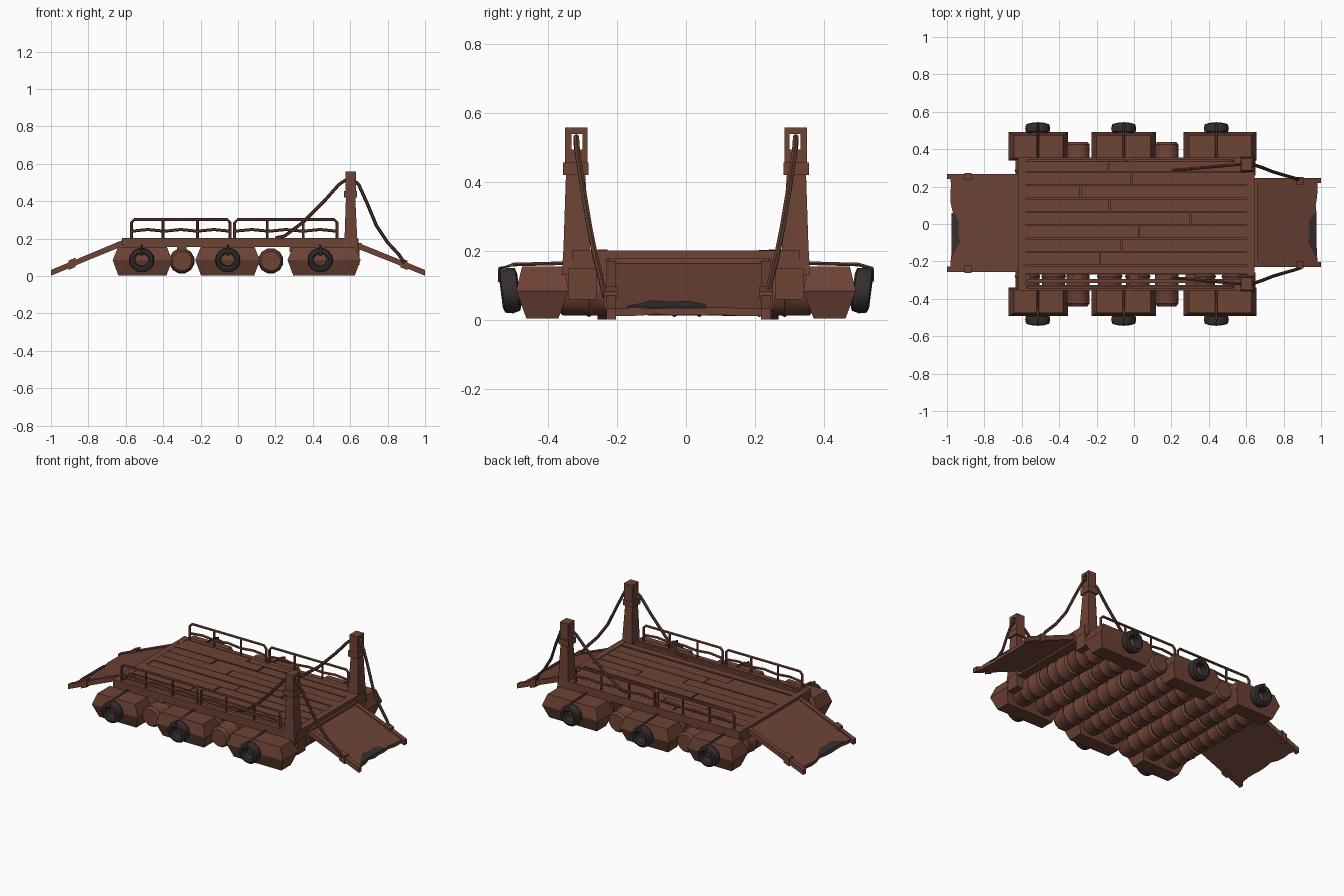
import bpy, bmesh, math, random
from mathutils import Vector, Matrix

if "Cube" in bpy.data.objects:
    bpy.data.objects.remove(bpy.data.objects["Cube"])
random.seed(4)


def material(name, col):
    m = bpy.data.materials.new(name)
    m.diffuse_color = (*col, 1)
    m.use_nodes = True
    m.node_tree.nodes["Principled BSDF"].inputs["Base Color"].default_value = m.diffuse_color
    return m


WOOD = material("rusty brown", (0.155, 0.056, 0.036))
ROPE = material("dark brown rope", (0.10, 0.042, 0.028))
DARK = material("tyre grey", (0.036, 0.028, 0.029))


def finish(name, bm, mat, smooth=None):
    bmesh.ops.recalc_face_normals(bm, faces=bm.faces)
    me = bpy.data.meshes.new(name)
    bm.to_mesh(me)
    bm.free()
    ob = bpy.data.objects.new(name, me)
    bpy.context.collection.objects.link(ob)
    me.materials.append(mat)
    if smooth:
        bpy.ops.object.select_all(action='DESELECT')
        ob.select_set(True)
        bpy.context.view_layer.objects.active = ob
        bpy.ops.object.shade_smooth_by_angle(angle=math.radians(smooth))
    return ob


def loft(name, rings, mat, smooth=None, closed=False):
    """Skin a list of equal-sized rings, capping the ends unless closed."""
    bm = bmesh.new()
    vs = [[bm.verts.new(p) for p in r] for r in rings]
    n = len(rings[0])
    pairs = list(zip(vs, vs[1:])) + ([(vs[-1], vs[0])] if closed else [])
    for a, b in pairs:
        for i in range(n):
            bm.faces.new((a[i], a[(i + 1) % n], b[(i + 1) % n], b[i]))
    if not closed:
        bm.faces.new(vs[0])
        bm.faces.new(vs[-1])
    return finish(name, bm, mat, smooth)


def rect(x0, x1, y0, y1, z):
    return [(x0, y0, z), (x1, y0, z), (x1, y1, z), (x0, y1, z)]


def box(name, x0, x1, y0, y1, z0, z1, mat=WOOD):
    y0, y1 = min(y0, y1), max(y0, y1)
    return loft(name, [rect(x0, x1, y0, y1, z0), rect(x0, x1, y0, y1, z1)], mat)


def extrude_y(name, profile, y0, y1, mat=WOOD):
    return loft(name, [[(x, y, z) for x, z in profile] for y in (y0, y1)], mat)


def tube(name, pts, r, mat, sides=6):
    pts = [Vector(p) for p in pts]
    rings = []
    for i, p in enumerate(pts):
        t = (pts[min(i + 1, len(pts) - 1)] - pts[max(i - 1, 0)]).normalized()
        u = t.cross(Vector((0, 1, 0)))
        u = u.normalized() if u.length > 0.2 else t.cross(Vector((0, 0, 1))).normalized()
        v = t.cross(u)
        rings.append([p + r * (u * math.cos(a) + v * math.sin(a))
                      for a in (2 * math.pi * k / sides for k in range(sides))])
    return loft(name, rings, mat, 50)


# deck: underlay, cross beams, irregular planks
box("deck_underlay", -0.6, 0.63, -0.27, 0.35, 0.165, 0.184)
for x in (-0.58, -0.3, 0.0, 0.3, 0.59):
    box("cross_beam", x - 0.025, x + 0.025, -0.35, 0.35, 0.13, 0.175)
rows = 8
w = 0.57 / rows
for i in range(rows):
    y = -0.22 + i * w
    cut = random.uniform(-0.35, 0.35)
    for a, b in ((-0.595, cut), (cut + 0.004, 0.635)):
        box("deck_plank", a + random.uniform(0, 0.004), b, y + 0.002, y + w - 0.002,
            0.17, 0.2 + random.uniform(-0.003, 0.003))
box("deck_edge_strip", -0.59, 0.63, -0.268, -0.228, 0.17, 0.2)
box("deck_edge_strip", -0.57, 0.6, -0.315, -0.295, 0.165, 0.197)
for s in (-1, 1):
    box("side_beam", -0.62, 0.58, s * 0.325, s * 0.355, 0.155, 0.203)
for x in (-0.6, 0.625):
    box("end_beam", x - 0.02, x + 0.02, -0.33, 0.33, 0.13, 0.202)

# barrels under the deck, three ribbed drums per row
for x, half, r in ((-0.57, 0.37, 0.068), (-0.43, 0.37, 0.066), (-0.3, 0.44, 0.066),
                   (-0.13, 0.37, 0.068), (0.02, 0.37, 0.068), (0.175, 0.44, 0.066),
                   (0.37, 0.37, 0.068), (0.54, 0.37, 0.072)):
    rings = []
    for k in range(3):
        a = -half + k * 2 * half / 3
        for f, m in ((0.0, 0.8), (0.05, 0.97), (0.33, 0.97), (0.36, 1.04), (0.4, 0.97),
                     (0.62, 0.97), (0.66, 1.04), (0.69, 0.97), (0.95, 0.97), (0.995, 0.8)):
            y = a + f * 2 * half / 3
            rings.append([(x + r * m * math.cos(t), y, 0.081 + r * m * math.sin(t))
                          for t in (2 * math.pi * (j + 0.5) / 12 for j in range(12))])
    loft("barrel_row", rings, WOOD, 35)

# faceted end pontoons, hanging tyres and their straps
for x0, x1, tx in ((-0.67, -0.352, -0.515), (-0.228, 0.117, -0.055), (0.265, 0.655, 0.44)):
    for s in (-1, 1):
        def ring(d, yo, yi, z):
            return rect(x0 + d, x1 - d, s * yi, s * yo, z)
        loft("pontoon", [ring(0.03, 0.462, 0.37, 0.004), ring(0.0, 0.492, 0.34, 0.085),
                         ring(0.028, 0.475, 0.352, 0.155)], WOOD)
        rings = []
        tilt = Matrix.Rotation(-s * 0.13, 3, 'X')
        prof = ((0.035, -0.02), (0.035, 0.02), (0.047, 0.027), (0.062, 0.022),
                (0.067, 0.0), (0.062, -0.022), (0.047, -0.027))
        for j in range(16):
            t = 2 * math.pi * j / 16
            rings.append([Vector((tx, s * 0.51, 0.086)) +
                          tilt @ Vector((r * math.cos(t), h, r * math.sin(t))) for r, h in prof])
        loft("tyre", rings, DARK, 35, closed=True)
        tube("tyre_strap", [(tx, s * 0.35, 0.165), (tx, s * 0.5, 0.161), (tx, s * 0.54, 0.15),
                            (tx, s * 0.542, 0.115), (tx, s * 0.5, 0.112)], 0.006, ROPE)

# railings
for s in (-1, 1):
    y = s * 0.338
    for a, b in ((-0.57, -0.042), (-0.018, 0.53)):
        tube("rail_frame", [(a, y, 0.19), (a, y, 0.285), (a + 0.015, y, 0.302),
                            (b - 0.015, y, 0.302), (b, y, 0.285), (b, y, 0.19)], 0.008, WOOD)
        mids = [(a + (b - a) * k / 6, y, 0.243 + (0.006 if k % 2 else -0.003)) for k in range(7)]
        tube("rail_middle", mids, 0.008, WOOD)
        for f in (0.32, 0.67):
            x = a + (b - a) * f
            tube("rail_post", [(x, y, 0.19), (x, y, 0.3)], 0.007, WOOD)

# mooring posts with open heads, and slack ropes
for s in (-1, 1):
    def tier(x0, x1, a, b, z):
        return rect(x0, x1, s * a, s * b, z)
    loft("mast", [tier(0.568, 0.645, 0.265, 0.36, 0.13), tier(0.57, 0.637, 0.278, 0.355, 0.21),
                  tier(0.577, 0.627, 0.292, 0.348, 0.42)], WOOD)
    box("mast_band", 0.566, 0.636, s * 0.283, s * 0.356, 0.42, 0.456)
    box("mast_foot", 0.58, 0.65, s * 0.26, s * 0.34, 0.06, 0.15)
    box("head_cheek", 0.574, 0.63, s * 0.285, s * 0.3, 0.456, 0.54)
    box("head_cheek", 0.574, 0.63, s * 0.332, s * 0.35, 0.456, 0.54)
    box("head_cap", 0.574, 0.63, s * 0.285, s * 0.35, 0.54, 0.558)
    box("head_base", 0.574, 0.63, s * 0.285, s * 0.35, 0.45, 0.495)
    tube("mast_rope", [(0.2, s * 0.29, 0.203), (0.25, s * 0.29, 0.215), (0.35, s * 0.3, 0.29),
                       (0.46, s * 0.31, 0.4), (0.54, s * 0.317, 0.49), (0.6, s * 0.318, 0.53),
                       (0.645, s * 0.315, 0.49), (0.69, s * 0.3, 0.39), (0.74, s * 0.28, 0.27),
                       (0.8, s * 0.262, 0.18), (0.86, s * 0.245, 0.115), (0.89, s * 0.235, 0.07)],
         0.009, ROPE)


# boarding ramps: panel with worn end, side rails, cuffs, dark worn patch
def ramp(sx, hinge, y0, y1, z_top):
    end = 0.99
    def top(x):
        return 0.03 + (z_top - 0.03) * (end - x) / (end - hinge)
    steps = 10
    bm = bmesh.new()
    cols = []
    for i in range(steps + 1):
        y = y0 + (y1 - y0) * i / steps
        e = end - random.uniform(0.0, 0.014) - 0.012 * math.sin(math.pi * i / steps)
        cols.append([bm.verts.new(p) for p in (
            (sx * hinge, y, top(hinge)), (sx * e, y, top(e)),
            (sx * e, y, top(e) - 0.022), (sx * hinge, y, top(hinge) - 0.026))])
    for a, b in zip(cols, cols[1:]):
        for k in range(4):
            bm.faces.new((a[k], a[(k + 1) % 4], b[(k + 1) % 4], b[k]))
    bm.faces.new(cols[0])
    bm.faces.new(cols[-1])
    finish("ramp_panel", bm, WOOD)
    for a, b in ((y0 - 0.006, y0 + 0.022), (y1 - 0.022, y1 + 0.006)):
        for p, q, up, lo in ((hinge - 0.01, 1.0, 0.007, 0.024), (0.868, 0.905, 0.018, 0.032)):
            extrude_y("ramp_rail", [(sx * p, top(p) + up), (sx * q, top(q) + up),
                                    (sx * q, top(q) - lo), (sx * p, top(p) - lo)],
                      a - (0.006 if p > 0.8 else 0), b + (0.006 if p > 0.8 else 0))
    box("ramp_hinge", *sorted((sx * (hinge - 0.02), sx * (hinge + 0.02))),
        y0, y1, z_top - 0.03, z_top + 0.006)
    bm = bmesh.new()
    edge = [(0.968, -0.17), (0.955, -0.14), (0.93, -0.1), (0.94, -0.04), (0.935, 0.01),
            (0.955, 0.05), (0.968, 0.06)]
    outer = [(0.977, 0.06), (0.977, -0.17)]
    f = bm.faces.new([bm.verts.new((sx * x, y, top(x) + 0.003)) for x, y in edge + outer])
    ext = bmesh.ops.extrude_face_region(bm, geom=[f])
    for v in ext["geom"]:
        if isinstance(v, bmesh.types.BMVert):
            v.co.z -= 0.006
    finish("worn_patch", bm, DARK)


ramp(-1, 0.6, -0.25, 0.262, 0.193)
ramp(1, 0.64, -0.225, 0.24, 0.172)
